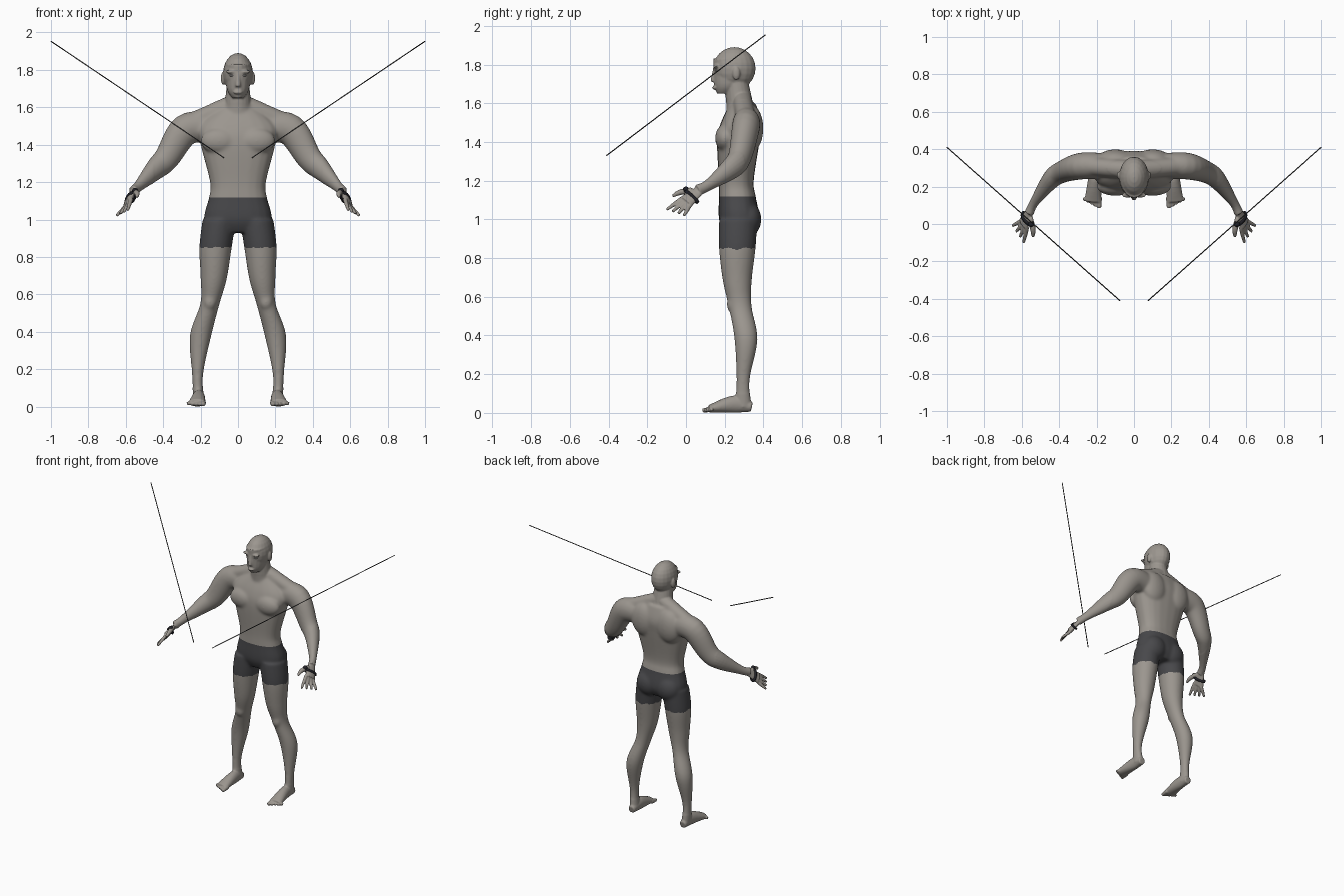
import bpy, bmesh, math
from mathutils import Vector, Matrix

cube = bpy.data.objects.get("Cube")
if cube:
    bpy.data.objects.remove(cube)

X, Y, Z = Vector.Fill(3), Vector.Fill(3), Vector.Fill(3)
X.x = Y.y = Z.z = 1
MIDDLE, BOTH = (1,), (1, -1)


def material(name, red, green, blue):
    mat = bpy.data.materials.new(name)
    mat.use_nodes = True
    mat.diffuse_color = (red, green, blue, 1)
    shader = mat.node_tree.nodes["Principled BSDF"]
    shader.inputs["Base Color"].default_value = (red, green, blue, 1)
    shader.inputs["Roughness"].default_value = 0.6
    return mat


skin = material("skin", 0.33, 0.305, 0.275)
cloth = material("dark cloth", 0.065, 0.065, 0.07)
black = material("black rubber", 0.015, 0.015, 0.02)
steel = material("dark steel", 0.06, 0.06, 0.06)
eye_tone = material("pale eye", 0.42, 0.41, 0.4)


def resample(rows, steps):
    """Pass a smooth curve through rows of numbers."""
    result = []
    last = len(rows) - 1
    for i in range(last):
        before, start, end, after = (rows[max(0, min(last, i + k))] for k in (-1, 0, 1, 2))
        for step in range(steps):
            t = step / steps
            result.append([
                b + t / 2 * (c - a + t * (2 * a - 5 * b + 4 * c - d + t * (3 * (b - c) + d - a)))
                for a, b, c, d in zip(before, start, end, after)])
    result.append(list(rows[last]))
    return result


def superellipse(value, power):
    return math.copysign(abs(value) ** (2 / power), value)


def loft(bm, rows, ref=Z, axis=None, power=2, flat=1, sides=BOTH, steps=6, count=20):
    """Closed tube through rows of (x, y, z, radius along ref, optional other radius)."""
    rows = resample(rows, steps)
    points = [Vector(row[:3]) for row in rows]
    for side in sides:
        rings = []
        for i, (point, row) in enumerate(zip(points, rows)):
            ahead, behind = points[min(i + 1, len(points) - 1)], points[max(i - 1, 0)]
            tangent = axis or (ahead - behind).normalized()
            u = (ref - tangent * ref.dot(tangent)).normalized()
            v = tangent.cross(u)
            ring = []
            for k in range(count):
                angle = math.tau * k / count
                along = superellipse(math.cos(angle), power) * row[3]
                other = superellipse(math.sin(angle), power) * row[-1] * flat
                corner = point + u * along + v * other
                corner.x *= side
                ring.append(bm.verts.new(corner))
            rings.append(ring)
        for lower, upper in zip(rings, rings[1:]):
            for k in range(count):
                following = (k + 1) % count
                bm.faces.new((lower[k], lower[following], upper[following], upper[k]))
        bm.faces.new(rings[0])
        bm.faces.new(rings[-1])


def stack(bm, rows, power=2, sides=MIDDLE):
    """Horizontal slices of (z, half width, front y, back y, optional centre x)."""
    slices = []
    for z, width, front, back, *centre in rows:
        x = centre[0] if centre else 0
        slices.append((x, (front + back) / 2, z, width, (back - front) / 2))
    loft(bm, slices, ref=X, axis=Z, power=power, sides=sides)


def blob(bm, centre, radii, sides=BOTH):
    for side in sides:
        x, y, z = centre
        place = Matrix.Translation((x * side, y, z)) @ Matrix.Diagonal((*radii, 1))
        bmesh.ops.create_uvsphere(bm, u_segments=20, v_segments=12, radius=1, matrix=place)


def finish(bm, name, *materials):
    bmesh.ops.recalc_face_normals(bm, faces=bm.faces)
    mesh = bpy.data.meshes.new(name)
    bm.to_mesh(mesh)
    bm.free()
    for mat in materials:
        mesh.materials.append(mat)
    mesh.shade_smooth()
    obj = bpy.data.objects.new(name, mesh)
    bpy.context.collection.objects.link(obj)
    return obj


body = bmesh.new()

# Torso, then chest, back and seat muscles
stack(body, [(0.93, 0.1, 0.2, 0.35), (1, 0.18, 0.17, 0.38), (1.12, 0.155, 0.17, 0.36),
             (1.2, 0.15, 0.17, 0.35), (1.4, 0.2, 0.16, 0.38), (1.5, 0.21, 0.18, 0.39),
             (1.6, 0.1, 0.23, 0.36)], power=2.4)
blob(body, (0.1, 0.2, 1.42), (0.1, 0.05, 0.07))
blob(body, (0.1, 0.34, 1.47), (0.1, 0.06, 0.12))
blob(body, (0.08, 0.32, 1), (0.09, 0.07, 0.09))

# Neck and sloping shoulder muscles
stack(body, [(1.54, 0.08, 0.21, 0.36), (1.72, 0.06, 0.2, 0.32)])
loft(body, [(0.02, 0.29, 1.62, 0.05), (0.25, 0.31, 1.52, 0.05)])

# Skull, face, nose, lips, brows and ears
blob(body, (0, 0.25, 1.78), (0.08, 0.11, 0.11), MIDDLE)
stack(body, [(1.65, 0.03, 0.16, 0.24), (1.7, 0.06, 0.145, 0.3), (1.83, 0.07, 0.14, 0.34)])
loft(body, [(0, 0.15, 1.78, 0.01), (0, 0.14, 1.71, 0.015)], ref=Y, sides=MIDDLE)
blob(body, (0, 0.15, 1.68), (0.025, 0.015, 0.01), MIDDLE)
blob(body, (0.035, 0.155, 1.79), (0.03, 0.015, 0.01))
blob(body, (0.08, 0.26, 1.755), (0.012, 0.02, 0.035))

# Arms, reaching out and forward
loft(body, [(0.15, 0.31, 1.49, 0.08), (0.28, 0.31, 1.48, 0.085), (0.38, 0.28, 1.33, 0.07),
            (0.44, 0.24, 1.27, 0.06), (0.53, 0.12, 1.18, 0.03), (0.56, 0.06, 1.15, 0.03)],
     flat=0.85)

# Hands: palm, four fanned fingers, then the thumb
across = Vector((0.45, 0.63, -0.63))
loft(body, [(0.55, 0.08, 1.16, 0.025), (0.59, 0, 1.09, 0.042)], ref=across, flat=0.45)
knuckle = Vector((0.585, 0, 1.09))
first_tip, tip_step = Vector((0.59, -0.1, 1.05)), Vector((0.02, 0.03, -0.01))
for i in range(4):
    base = knuckle + across * (i - 1.5) * 0.02
    tip = first_tip + tip_step * i
    loft(body, [(*base, 0.012), (*base.lerp(tip, 0.5), 0.011), (*tip, 0.008)], count=12)
loft(body, [(0.555, 0.03, 1.15, 0.016), (0.54, -0.03, 1.14, 0.015), (0.54, -0.07, 1.12, 0.008)],
     count=12)

# Legs and kneecaps
stack(body, [(1, 0.09, 0.17, 0.37, 0.1), (0.85, 0.087, 0.17, 0.36, 0.12),
             (0.68, 0.07, 0.19, 0.34, 0.13), (0.55, 0.052, 0.22, 0.34, 0.15),
             (0.38, 0.058, 0.25, 0.37, 0.2), (0.17, 0.03, 0.26, 0.33, 0.216),
             (0.03, 0.03, 0.25, 0.34, 0.21)], sides=BOTH)
blob(body, (0.15, 0.24, 0.56), (0.035, 0.03, 0.045))

# Feet and toes
loft(body, [(0.21, 0.34, 0.03, 0.025, 0.025), (0.21, 0.25, 0.045, 0.045, 0.034),
            (0.22, 0.12, 0.02, 0.02, 0.046)])
for i in range(5):
    x, size = 0.186 + 0.02 * i, 0.016 - 0.0015 * i
    loft(body, [(x, 0.14, 0.02, size), (x, 0.085 + 0.01 * i, 0.012, size * 0.7)], count=12)

# Fuse the body into one skin
source = finish(body, "body_source")
fuse = source.modifiers.new("fuse", "REMESH")
fuse.mode = "VOXEL"
fuse.voxel_size = 0.005
graph = bpy.context.evaluated_depsgraph_get()
fused = bpy.data.meshes.new_from_object(source.evaluated_get(graph))
bpy.data.objects.remove(source)
bm = bmesh.new()
bm.from_mesh(fused)
bpy.data.meshes.remove(fused)

# Relax the muscle joins and flatten the soles
joins = [v for v in bm.verts if abs(v.co.x) < 0.45 and 0.1 < v.co.z < 1.62]
for group, passes in ((joins, 22), (bm.verts[:], 2)):
    for _ in range(passes):
        bmesh.ops.smooth_vert(bm, verts=group, factor=0.5, use_axis_x=True,
                              use_axis_y=True, use_axis_z=True)
for v in bm.verts:
    v.co.z = max(v.co.z, 0)

# Colour the shorts between a straight waist and a wavy hem
waist = 1.118
bmesh.ops.bisect_plane(bm, geom=bm.verts[:] + bm.edges[:] + bm.faces[:],
                       plane_co=Z * waist, plane_no=Z)
for face in bm.faces:
    spot = face.calc_center_median()
    hem = 0.85 + 0.006 * math.sin(70 * spot.x) * math.cos(60 * spot.y)
    face.material_index = int(abs(spot.x) < 0.3 and hem < spot.z < waist)
finish(bm, "body", skin, cloth)

# Eyes, hand straps and long thin poles on each side
for name, side in (("left", MIDDLE), ("right", (-1,))):
    eye = bmesh.new()
    blob(eye, (0.032, 0.16, 1.77), (0.014, 0.012, 0.006), side)
    finish(eye, name + "_eye", eye_tone)

    strap = bmesh.new()
    loft(strap, [(0.571, 0.034, 1.121, 0.051), (0.575, 0.024, 1.112, 0.051)],
         ref=across, flat=0.5, sides=side, steps=1)
    blob(strap, (0.55, 0, 1.155), (0.016, 0.016, 0.014), side)
    finish(strap, name + "_hand_strap", black)

    pole = bmesh.new()
    loft(pole, [(1, 0.41, 1.953, 0.003), (0.075, -0.41, 1.33, 0.003)],
         sides=side, steps=1, count=8)
    finish(pole, name + "_pole", steel)
